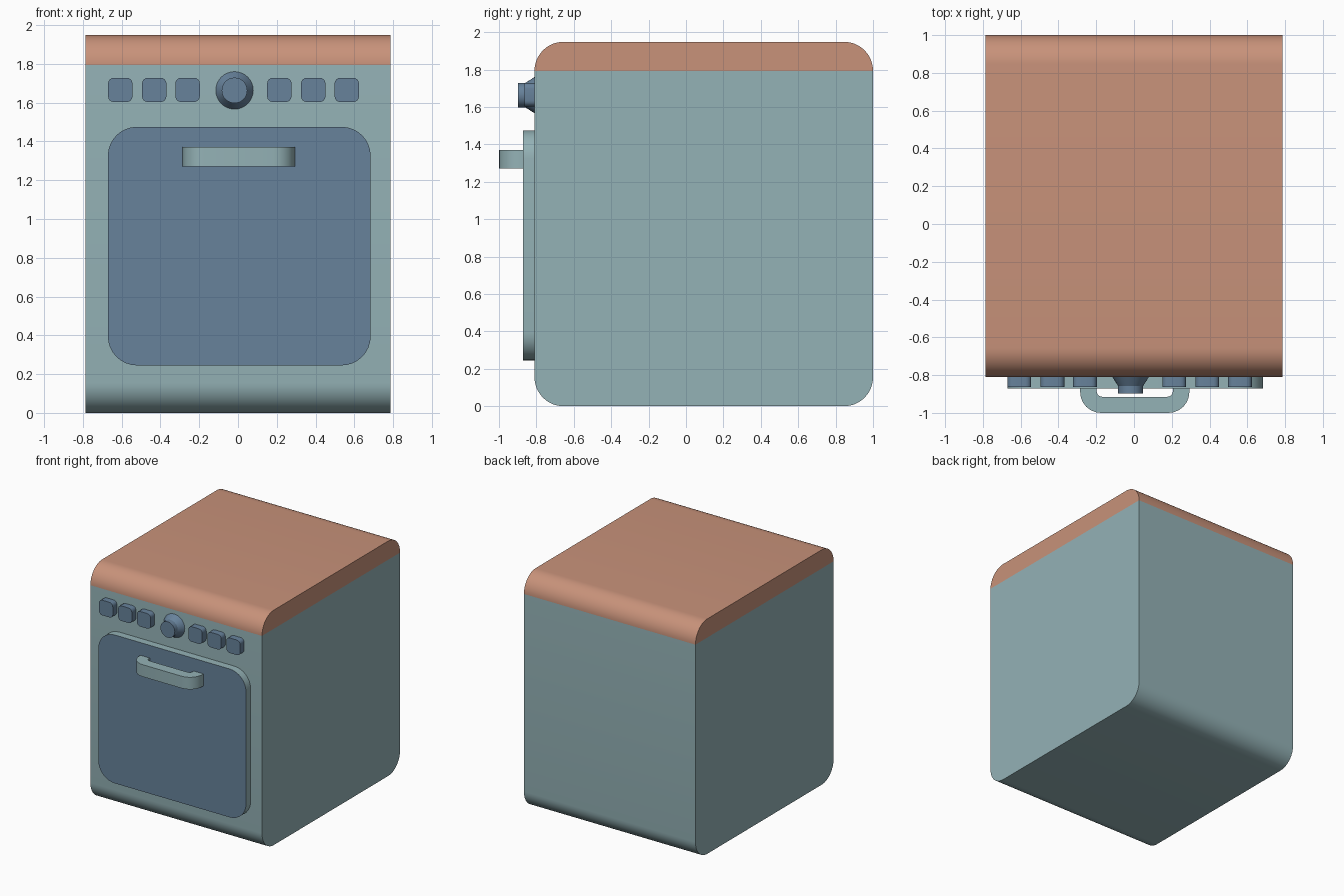
import bpy, bmesh, math
from mathutils import Vector

if "Cube" in bpy.data.objects:
    bpy.data.objects.remove(bpy.data.objects["Cube"])


def srgb(r, g, b):
    f = lambda c: c / 12.92 if c <= 0.04045 else ((c + 0.055) / 1.055) ** 2.4
    return (f(r / 255), f(g / 255), f(b / 255), 1)


def material(name, rgb):
    m = bpy.data.materials.new(name)
    m.diffuse_color = srgb(*rgb)
    m.use_nodes = True
    m.node_tree.nodes["Principled BSDF"].inputs["Base Color"].default_value = m.diffuse_color
    return m


TEAL = material("pale_teal", (148, 178, 182))
BLUE = material("slate_blue", (103, 130, 155))
SALMON = material("salmon", (200, 146, 122))


def rounded_rect(a0, a1, b0, b1, r, seg):
    pts = []
    for i, (ca, cb) in enumerate([(a1 - r, b1 - r), (a0 + r, b1 - r), (a0 + r, b0 + r), (a1 - r, b0 + r)]):
        for k in range(seg + 1):
            t = math.pi / 2 * (i + k / seg)
            pts.append((ca + r * math.cos(t), cb + r * math.sin(t)))
    return pts


def prism(name, pts, lo, hi, place, mats, rule=None, cut_z=None):
    """Extrude a profile from lo to hi; place(a, b, d) maps it into space."""
    bm = bmesh.new()
    rings = [[bm.verts.new(place(a, b, d)) for a, b in pts] for d in (lo, hi)]
    n = len(pts)
    for i in range(n):
        j = (i + 1) % n
        bm.faces.new((rings[0][i], rings[0][j], rings[1][j], rings[1][i]))
    for ring in rings:
        bm.faces.new(ring)
    if cut_z is not None:
        bmesh.ops.bisect_plane(bm, geom=bm.verts[:] + bm.edges[:] + bm.faces[:], dist=1e-5,
                               plane_co=(0, 0, cut_z), plane_no=(0, 0, 1))
    return finish(name, bm, mats, rule)


def finish(name, bm, mats, rule=None):
    bmesh.ops.recalc_face_normals(bm, faces=bm.faces[:])
    if rule:
        for f in bm.faces:
            f.material_index = rule(f)
    me = bpy.data.meshes.new(name)
    bm.to_mesh(me)
    bm.free()
    for m in mats:
        me.materials.append(m)
    ob = bpy.data.objects.new(name, me)
    bpy.context.collection.objects.link(ob)
    bpy.ops.object.select_all(action='DESELECT')
    ob.select_set(True)
    bpy.context.view_layer.objects.active = ob
    bpy.ops.object.shade_smooth_by_angle(angle=math.radians(30))
    return ob


along_x = lambda a, b, d: (d, a, b)   # profile in the side plane
along_y = lambda a, b, d: (a, d, b)   # profile in the front plane
along_z = lambda a, b, d: (a, b, d)   # profile in the top plane

# Oven body with salmon hob top
prism("oven_body", rounded_rect(-0.81, 1.0, 0, 1.948, 0.155, 12), -0.787, 0.787, along_x, [TEAL, SALMON],
      rule=lambda f: int(f.calc_center_median().z > 1.793), cut_z=1.793)

# Door: teal rim, blue front
prism("oven_door", rounded_rect(-0.671, 0.684, 0.245, 1.475, 0.15, 8), -0.872, -0.805, along_y, [TEAL, BLUE],
      rule=lambda f: int(f.normal.y < -0.9))

# Door handle: U-shaped bar seen from above
cx, back = 0.004, -0.868


def u_half(hw, front, r, seg):
    return [(hw, back)] + [(hw - r + r * math.cos(t), front + r - r * math.sin(t))
                           for t in (math.pi / 2 * k / seg for k in range(seg + 1))]


outer = u_half(0.289, -1.0, 0.11, 6)
inner = u_half(0.202, -0.915, 0.03, 4)
flip = lambda pts: [(-x, y) for x, y in reversed(pts)]
profile = outer + flip(outer) + [(-x, y) for x, y in inner] + inner[::-1]
prism("door_handle", [(x + cx, y) for x, y in profile], 1.27, 1.37, along_z, [TEAL])

# Six push buttons
for i, x in enumerate((-0.607, -0.432, -0.26, 0.213, 0.388, 0.561)):
    prism(f"button_{i + 1}", rounded_rect(x - 0.063, x + 0.063, 1.603, 1.728, 0.03, 4), -0.864, -0.808, along_y, [BLUE])

# Turning knob: flared base and cylindrical grip
bm = bmesh.new()
n = 32
rings = [[bm.verts.new((-0.018 + r * math.cos(2 * math.pi * i / n), y, 1.663 + r * math.sin(2 * math.pi * i / n)))
          for i in range(n)] for r, y in ((0.098, -0.808), (0.066, -0.858), (0.066, -0.897))]
for p, q in zip(rings, rings[1:]):
    for i in range(n):
        bm.faces.new((p[i], p[(i + 1) % n], q[(i + 1) % n], q[i]))
bm.faces.new(rings[0])
bm.faces.new(rings[-1])
finish("knob", bm, [BLUE])
